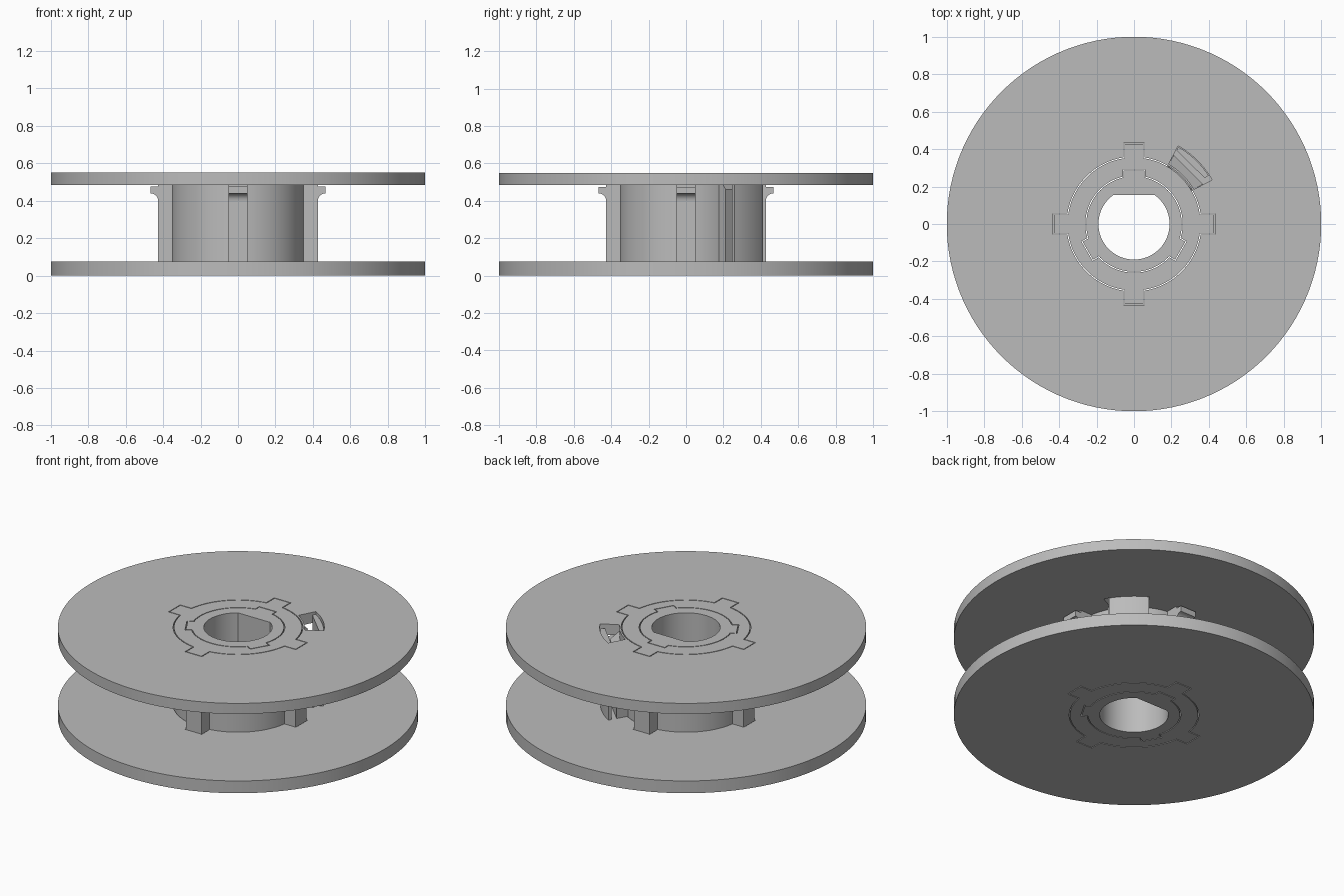
import bpy
from math import sin, cos, radians, degrees, asin, pi
from mathutils import Matrix

cube = bpy.data.objects.get("Cube")
if cube:
    bpy.data.objects.remove(cube, do_unlink=True)

grey = bpy.data.materials.new("light grey plastic")
grey.use_nodes = True
COLOUR = (0.5, 0.5, 0.5, 1)
grey.diffuse_color = COLOUR
grey.node_tree.nodes["Principled BSDF"].inputs["Base Color"].default_value = COLOUR


def polar(r, deg):
    return (r * cos(radians(deg)), r * sin(radians(deg)))


def arc(r, a, b, step=3):
    n = max(1, round(abs(b - a) / step))
    return [polar(r, a + (b - a) * i / n) for i in range(n + 1)]


def tabbed(r, tip, half, angles):
    """Circle of radius r with straight-sided tabs reaching out to tip."""
    pts = []
    a = degrees(asin(half / r))
    for i, ang in enumerate(angles):
        after = angles[i + 1] if i + 1 < len(angles) else angles[0] + 360
        c, s = cos(radians(ang)), sin(radians(ang))
        for side in (-half, half):
            pts.append((tip * c - side * s, tip * s + side * c))
        pts += arc(r, ang + a, after - a)
    return pts


def prism(name, loops, z0, z1, matrix=Matrix()):
    """Extrude an outline with optional holes between two heights."""
    curve = bpy.data.curves.new(name, 'CURVE')
    curve.dimensions = '2D'
    curve.fill_mode = 'BOTH'
    curve.extrude = (z1 - z0) / 2
    for loop in loops:
        spline = curve.splines.new('POLY')
        spline.points.add(len(loop) - 1)
        for p, (x, y) in zip(spline.points, loop):
            p.co = (x, y, 0, 1)
        spline.use_cyclic_u = True
    temp = bpy.data.objects.new(name + " outline", curve)
    bpy.context.collection.objects.link(temp)
    graph = bpy.context.evaluated_depsgraph_get()
    mesh = bpy.data.meshes.new_from_object(temp.evaluated_get(graph))
    bpy.data.objects.remove(temp, do_unlink=True)
    mesh.transform(matrix @ Matrix.Translation((0, 0, (z0 + z1) / 2)))
    mesh.name = name
    mesh.materials.clear()
    mesh.materials.append(grey)
    obj = bpy.data.objects.new(name, mesh)
    bpy.context.collection.objects.link(obj)
    # weld the caps to the walls
    import bmesh
    bm = bmesh.new()
    bm.from_mesh(mesh)
    bmesh.ops.remove_doubles(bm, verts=bm.verts, dist=0.0002)
    bmesh.ops.recalc_face_normals(bm, faces=bm.faces)
    bm.to_mesh(mesh)
    bm.free()
    bpy.ops.object.select_all(action='DESELECT')
    obj.select_set(True)
    bpy.context.view_layer.objects.active = obj
    bpy.ops.object.shade_smooth_by_angle(angle=radians(30))
    return obj


HEIGHT, LOW, HIGH = 0.55, 0.075, 0.485
RIBS = [0, 90, 180, 270]
KEYS = [90, 210, 330]

# Flanges, cut to let the ribbed hub through
rim = arc(1, 0, 357)
hub_hole = tabbed(0.36, 0.432, 0.057, RIBS)
slot = arc(0.37, 30, 60) + arc(0.479, 60.5, 29.5)
prism("bottom_flange", [rim, hub_hole], 0, LOW)
prism("top_flange", [rim, hub_hole, slot], HIGH, HEIGHT)

# Hub with four ribs, and the keyed core with a D-shaped bore
prism("hub", [tabbed(0.355, 0.427, 0.052, RIBS),
              tabbed(0.26, 0.29, 0.06, KEYS)], 0, HEIGHT)
flat = degrees(asin(0.155 / 0.19))
bore = arc(0.19, 180 - flat, 360 + flat)
prism("core", [tabbed(0.255, 0.285, 0.055, KEYS), bore], 0, HEIGHT)

# Catch on each rib, with a curved underside, below the top flange
catch = [(0.41, 0.475), (0.41, 0.4), (0.427, 0.4)]
catch += [(0.467 - 0.04 * cos(t * pi / 12), 0.4 + 0.04 * sin(t * pi / 12))
          for t in range(1, 7)] + [(0.467, 0.475)]
for i, ang in enumerate(RIBS):
    turn = Matrix.Rotation(radians(ang), 4, 'Z') @ Matrix.Rotation(pi / 2, 4, 'X')
    prism(f"rib_catch_{i + 1}", [catch], -0.052, 0.052, turn)

# Anchor under the slot: a ramped inner wall and a curved outer wall with a gap
inner = prism("anchor_inner_wall", [[polar(0.35, 30), polar(0.4245, 30),
                                     polar(0.4245, 60), polar(0.35, 60)]], LOW - 0.01, 0.53)
for v in inner.data.vertices:
    if v.co.z > 0.5 and v.co.xy.length > 0.4:
        v.co.z = 0.46
prism("anchor_outer_wall", [arc(0.475, 33, 60) + [polar(0.455, 60), polar(0.45, 33)]],
      LOW - 0.01, 0.535)
